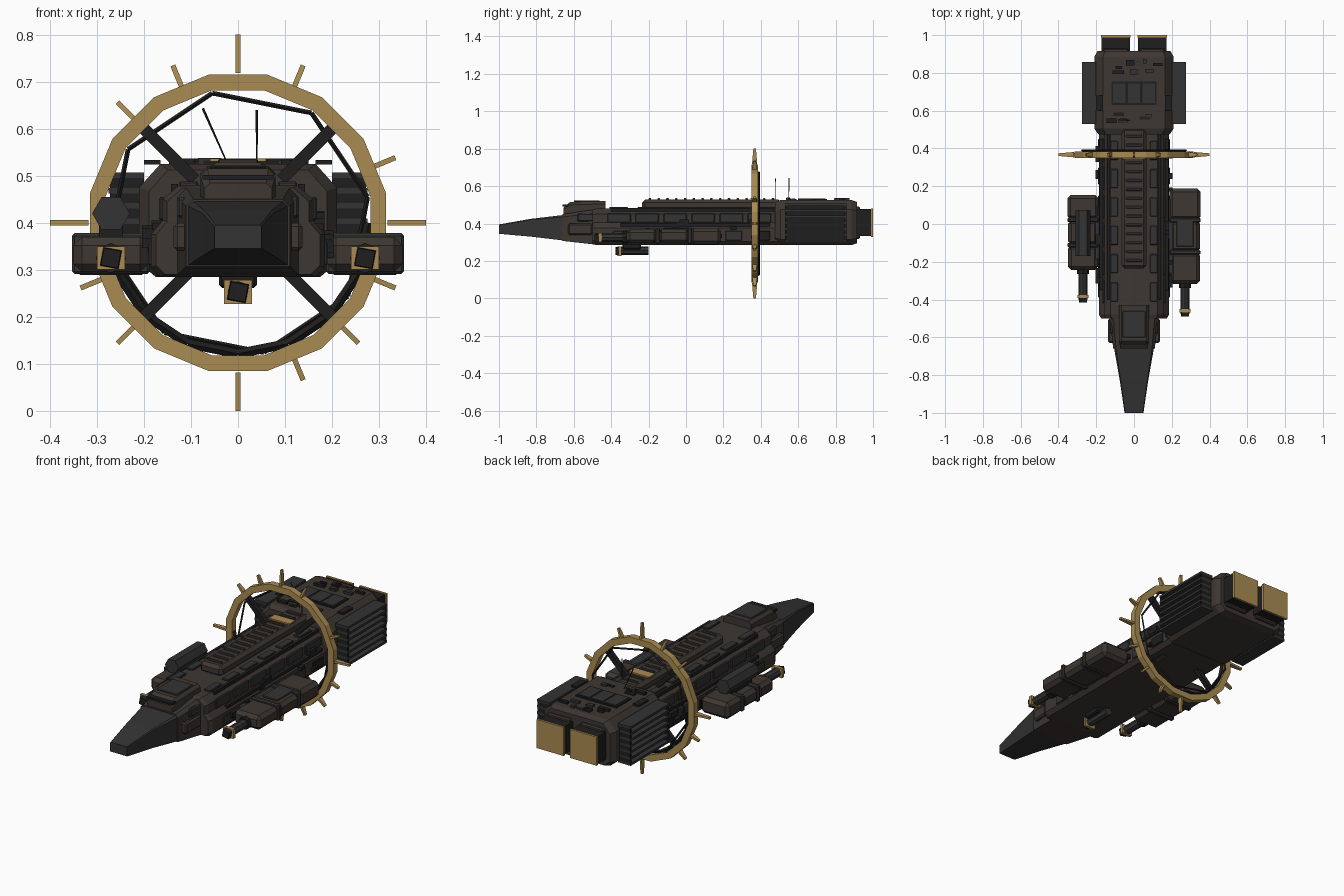
import bpy, bmesh, math, random
from mathutils import Vector, Matrix

if "Cube" in bpy.data.objects:
    bpy.data.objects.remove(bpy.data.objects["Cube"])

random.seed(4)


def mat(name, c):
    m = bpy.data.materials.new(name)
    m.diffuse_color = (*c, 1)
    m.use_nodes = True
    m.node_tree.nodes["Principled BSDF"].inputs["Base Color"].default_value = m.diffuse_color
    return m


HULL = mat("hull_brown", (0.048, 0.038, 0.032))
GREY = mat("plate_grey", (0.034, 0.033, 0.033))
DARK = mat("dark_metal", (0.014, 0.013, 0.013))
GOLD = mat("brass", (0.40, 0.26, 0.085))


def finish(bm, name, m):
    bmesh.ops.recalc_face_normals(bm, faces=bm.faces)
    me = bpy.data.meshes.new(name)
    bm.to_mesh(me)
    bm.free()
    me.materials.append(m)
    ob = bpy.data.objects.new(name, me)
    bpy.context.collection.objects.link(ob)
    return ob


def box(name, x, y, z, m=HULL, bevel=0):
    bm = bmesh.new()
    size = (x[1] - x[0], y[1] - y[0], z[1] - z[0])
    mid = Vector((sum(x) / 2, sum(y) / 2, sum(z) / 2))
    bmesh.ops.create_cube(bm, size=1, matrix=Matrix.Translation(mid) @ Matrix.Diagonal((*size, 1)))
    if bevel:
        bmesh.ops.bevel(bm, geom=bm.edges[:], offset=bevel, segments=1, affect='EDGES')
    return finish(bm, name, m)


def pair(name, x, y, z, m=HULL, bevel=0):
    box(name + "_right", x, y, z, m, bevel)
    box(name + "_left", (-x[1], -x[0]), y, z, m, bevel)


def loft(name, sections, m=HULL):
    """Skin a list of equal-length 3D loops and cap both ends."""
    bm = bmesh.new()
    rings = [[bm.verts.new(p) for p in s] for s in sections]
    n = len(rings[0])
    for a, b in zip(rings, rings[1:]):
        for i in range(n):
            bm.faces.new((a[i], a[(i + 1) % n], b[(i + 1) % n], b[i]))
    bm.faces.new(rings[0])
    bm.faces.new(rings[-1])
    return finish(bm, name, m)


def rect(y, w, z0, z1, c=0.0):
    """Rectangular hull section with chamfered top corners."""
    return [(-w, y, z0), (w, y, z0), (w, y, z1 - c), (w - c, y, z1), (-w + c, y, z1), (-w, y, z1 - c)]


def rod(name, a, b, r, m, sides=4, r2=None, turn=0.0):
    a, b = Vector(a), Vector(b)
    d = b - a
    bm = bmesh.new()
    M = Matrix.Translation((a + b) / 2) @ d.to_track_quat('Z', 'Y').to_matrix().to_4x4() @ Matrix.Rotation(turn, 4, 'Z')
    bmesh.ops.create_cone(bm, cap_ends=True, segments=sides, radius1=r, radius2=r if r2 is None else r2,
                          depth=d.length, matrix=M)
    return finish(bm, name, m)


# Nose and forward hull
loft("nose", [rect(-1, .05, .345, .395, .003), rect(-.83, .075, .33, .425, .005), rect(-.66, .105, .31, .445, .01)], GREY)
loft("forward_hull", [rect(-.66, .11, .307, .45, .015), rect(-.49, .13, .288, .475, .02)])
box("nose_tip_plate", (-.047, .047), (-1, -.99), (.35, .39), HULL)
loft("bridge", [rect(-.655, .072, .44, .485, .012), rect(-.62, .08, .45, .515, .015), rect(-.43, .08, .46, .52, .015)])
box("bridge_visor", (-.075, .075), (-.66, -.61), (.492, .502), DARK)
box("bridge_roof", (-.06, .06), (-.6, -.46), (.515, .523), GREY, .003)
pair("cheek_block", (.105, .137), (-.63, -.5), (.34, .4), HULL, .008)
pair("cheek_cap", (.11, .13), (-.58, -.48), (.41, .455), GREY, .006)

# Main hull, one cross-section swept along the length
prof = [(-.165, .285), (.165, .285), (.185, .305), (.185, .375), (.16, .405), (.16, .45), (.125, .48),
        (-.125, .48), (-.16, .45), (-.16, .405), (-.185, .375), (-.185, .305)]
loft("main_hull", [[(x * s, y, .38 + (z - .38) * s) for x, z in prof]
                   for y, s in ((-.5, .94), (-.48, 1), (.5, 1))])

# Side plating, deck rails and small surface details
for i in range(6):
    y = -.42 + i * .15
    pair("side_window_plate", (.155, .168), (y, y + .125), (.405, .455), GREY, .004)
    pair("deck_plate", (.085, .125), (y + .01, y + .11), (.476, .488), GREY, .003)
    pair("lower_plate", (.18, .19), (y + .03, y + .12), (.31, .36), DARK if i % 2 else GREY, .003)
pair("deck_rail", (.128, .142), (-.4, .48), (.465, .482), DARK)
pair("side_conduit", (.165, .182), (-.35, .45), (.385, .4), DARK)
for s in (-1, 1):
    for i in range(14):
        y, z = random.uniform(-.35, .42), random.uniform(.31, .4)
        w, h = random.uniform(.02, .07), random.uniform(.012, .03)
        x = s * (.19 if z < .37 else .17)
        box("hull_detail", (x - .014, x + .014), (y, y + w), (z, z + h), DARK)

# Dorsal spine with cross ribs
box("spine", (-.065, .065), (-.235, .51), (.47, .528), HULL, .016)
for i in range(15):
    y = -.2 + i * .047
    box("spine_rib", (-.042, .042), (y, y + .014), (.52, .536), HULL, .003)
box("spine_front_trim", (-.06, .06), (.345, .395), (.53, .537), GOLD)

# Aft engine block
R = .21
aft = [(-R + .035, .285), (R - .035, .285), (R, .315), (R, .475), (R - .045, .525), (-R + .045, .525), (-R, .475), (-R, .315)]
loft("engine_block", [[(x * s, y, .4 + (z - .4) * s) for x, z in aft]
                      for y, s in ((.475, .9), (.505, 1), (.885, 1), (.915, .92))])
box("aft_hatch", (-.12, .12), (.63, .755), (.518, .532), DARK)
for i in range(3):
    box("hatch_bar", (-.11 + i * .078, -.045 + i * .078), (.64, .745), (.53, .535), GREY)
for i in range(16):
    x, y = random.uniform(-.15, .11), random.choice((random.uniform(.79, .86), random.uniform(.53, .58)))
    box("roof_detail", (x, x + random.uniform(.015, .06)), (y, y + random.uniform(.012, .03)),
        (.52, random.uniform(.53, .538)), random.choice((DARK, GREY)))
pair("roof_edge_plate", (.165, .2), (.6, .68), (.524, .534), DARK)

# Side radiators with horizontal fins
pair("radiator_core", (.2, .25), (.535, .85), (.305, .5), DARK)
for i in range(7):
    z = .3 + i * .0325
    pair("radiator_fin", (.2, .275), (.53, .857), (z, z + .012), GREY)
pair("radiator_frame", (.2, .272), (.53, .54), (.3, .505), DARK)
pair("radiator_end", (.2, .272), (.847, .857), (.3, .505), DARK)

# Twin square thrusters with brass exhaust faces
pair("thruster", (.022, .172), (.88, .99), (.333, .477), DARK)
pair("thruster_exhaust", (.018, .176), (.988, 1), (.329, .481), GOLD)
pair("thruster_collar", (.03, .165), (.9, .93), (.318, .492), HULL, .006)

# Weapon pods on both flanks, different lengths
for side, cx, y0, y1, tip in (("right", .27, -.32, .19, -.48), ("left", -.27, -.245, .155, -.405)):
    step = (y1 - y0) / 3
    for i in range(3):
        k = .006 * (i == 2)
        box("pod_segment_" + side, (cx - .08 - k / 2, cx + .08 + k / 2), (y0 + i * step + .002, y0 + (i + 1) * step - .002),
            (.295 - k, .37 + k), HULL, .018)
    box("pod_core_" + side, (cx - .07, cx + .07), (y0 + .02, y1 - .02), (.303, .362), DARK)
    for i in (1, 2):
        y = y0 + i * step
        box("pod_band_" + side, (cx - .083, cx + .083), (y - .012, y + .012), (.291, .378), GREY, .006)
    a, b = sorted((cx * .6, cx * .75))
    box("pod_pylon_" + side, (a, b), (y0 + .06, y1 - .06), (.31, .365), GREY)
    rod("pod_barrel_" + side, (cx, y0 + .03, .325), (cx, tip + .02, .325), .024, GREY, 8)
    box("pod_barrel_collar_" + side, (cx - .03, cx + .03), (tip + .012, tip + .03), (.301, .35), GOLD)
    rod("pod_muzzle_" + side, (cx, tip + .02, .325), (cx, tip - .01, .325), .029, DARK, 4, .026, .6)
    rod("pod_barrel_ring_" + side, (cx, y0 - .02, .325), (cx, y0 + .01, .325), .032, DARK, 8)
rod("missile_canister", (-.27, -.17, .42), (-.27, .075, .42), .04, GREY, 6, turn=math.pi / 6)
box("canister_cradle", (-.295, -.245), (-.13, .04), (.365, .395), DARK)
box("pod_top_box", (.225, .315), (-.12, .02), (.37, .378), GREY, .003)

# Belly gun
rod("belly_gun_barrel", (0, -.2, .255), (0, -.36, .255), .022, GREY, 8)
box("belly_gun_collar", (-.03, .03), (-.36, -.345), (.227, .278), GOLD)
rod("belly_gun_muzzle", (0, -.35, .253), (0, -.378, .253), .03, DARK, 4, .026, .6)
box("belly_gun_mount", (-.04, .04), (-.34, -.24), (.262, .292), DARK, .006)

# Sixteen-sided brass ring
C, N, RY = .4, 16, .367


def polar(r, a, y=RY):
    return (r * math.cos(a), y, C + r * math.sin(a))


bm = bmesh.new()
loops = []
for k in range(N):
    a = (k + .5) * 2 * math.pi / N
    loops.append([bm.verts.new(polar(r, a, RY + y)) for r, y in ((.287, -.017), (.321, -.017), (.321, .017), (.287, .017))])
for k in range(N):
    p, q = loops[k], loops[(k + 1) % N]
    for i in range(4):
        bm.faces.new((p[i], p[(i + 1) % 4], q[(i + 1) % 4], q[i]))
finish(bm, "brass_ring", GOLD)

# Ring spikes, a few missing, long at the four quarters
for k in range(16):
    if k in (2, 7, 11):
        continue
    a = k * math.pi / 8
    r0, r1 = (.318, .4) if k % 4 == 0 else (.312, .362)
    d, t = Vector((math.cos(a), 0, math.sin(a))), Vector((-math.sin(a), 0, math.cos(a))) * .0055
    o = Vector((0, RY, C))
    secs = [[o + d * r + t * i + Vector((0, w * j, 0)) for i, j in ((-1, -1), (1, -1), (1, 1), (-1, 1))]
            for r, w in ((r0, .014), (r1, .007))]
    loft("ring_spike", secs, GOLD)

# Diagonal struts and inner cable loop
for k in range(4):
    a = math.pi / 4 + k * math.pi / 2
    rod("ring_strut", polar(.13, a), polar(.292, a), .018, DARK, 4, turn=math.pi / 4)
for k in range(8):
    a = math.radians(11.25 + 45 * k)
    rod("ring_cable", polar(.281, a, .39), polar(.281, a + math.pi / 4, .39), .005, DARK, 4)
for k in range(8, 16):
    a = k * math.pi / 8
    rod("ring_liner", polar(.278, a), polar(.278, a + math.pi / 8), .01, DARK, 4)

# Antennas
rod("antenna_straight", (.04, .48, .52), (.04, .48, .64), .0015, DARK, 5, .003)
rod("antenna_leaning", (-.02, .55, .52), (-.075, .55, .643), .0015, DARK, 5, .003)
